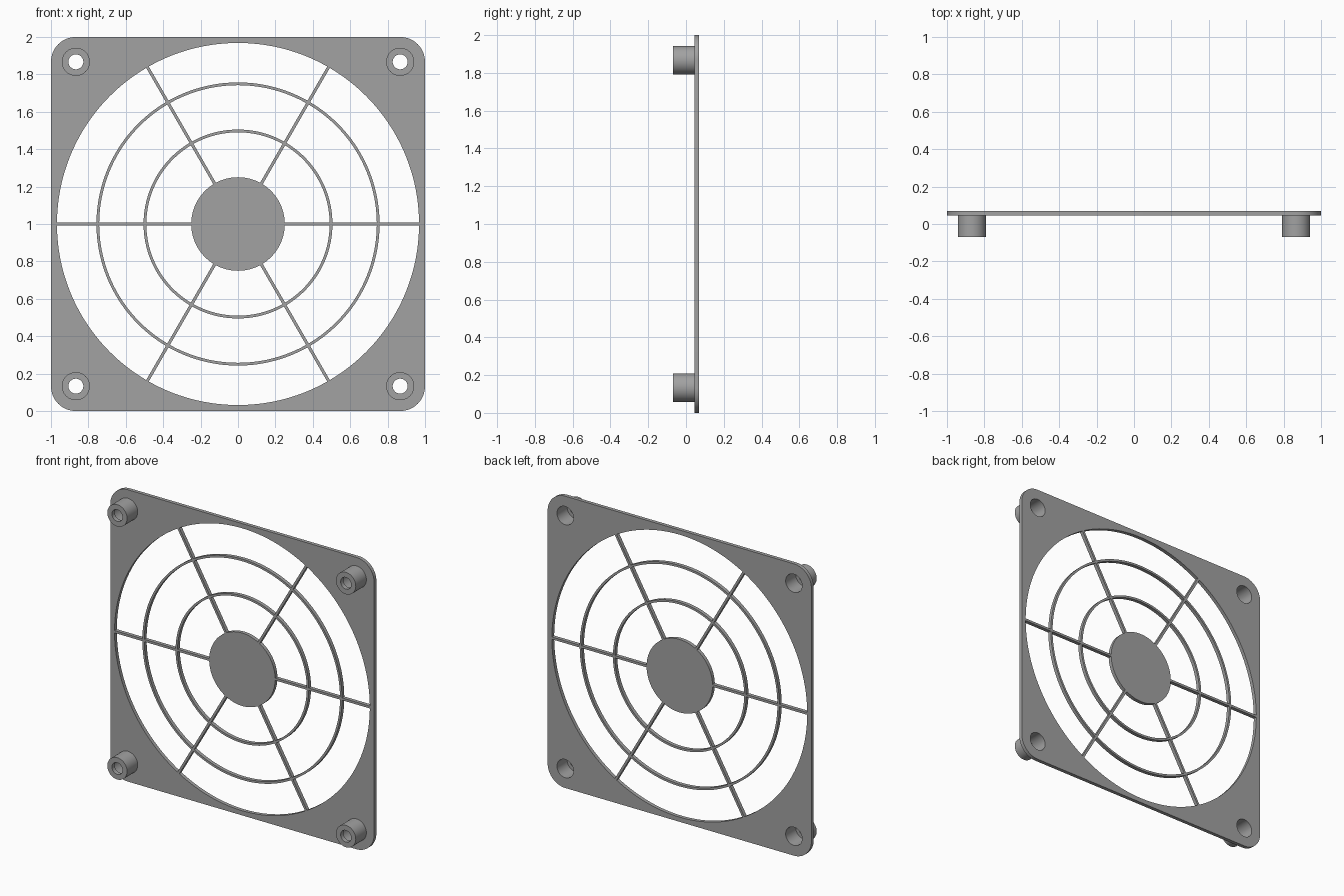
import bpy, bmesh
from math import pi, sin, cos, asin, radians
from mathutils import Matrix, Vector

cube = bpy.data.objects.get("Cube")
if cube:
    bpy.data.objects.remove(cube, do_unlink=True)

BACK, SEAT, TIP = 0.07, 0.045, -0.07      # y of panel back, panel front, post tips
PITCH, CORNER = 0.867, 0.133              # post offset and corner rounding
POST, BORE, HOLE = 0.075, 0.0625, 0.04    # post radii
SPOKE = 0.008                             # half width of a spoke
BANDS = [(0.25, 0.49), (0.505, 0.742), (0.757, 0.968)]   # open bands of the grille

grey = bpy.data.materials.new("grey plastic")
grey.use_nodes = True
grey.diffuse_color = (0.36, 0.36, 0.36, 1)
grey.node_tree.nodes["Principled BSDF"].inputs["Base Color"].default_value = grey.diffuse_color


def arc(cx, cy, r, a0, a1, n):
    return [(cx + r * cos(a0 + (a1 - a0) * i / n), cy + r * sin(a0 + (a1 - a0) * i / n))
            for i in range(n + 1)]


def finish(name, bm):
    bmesh.ops.remove_doubles(bm, verts=bm.verts, dist=0.0001)
    bmesh.ops.recalc_face_normals(bm, faces=bm.faces)
    mesh = bpy.data.meshes.new(name)
    bm.to_mesh(mesh)
    bm.free()
    mesh.materials.clear()
    mesh.materials.append(grey)
    obj = bpy.data.objects.new(name, mesh)
    bpy.context.collection.objects.link(obj)
    bpy.ops.object.select_all(action='DESELECT')
    obj.select_set(True)
    bpy.context.view_layer.objects.active = obj
    bpy.ops.object.shade_smooth_by_angle(angle=radians(35))
    return obj


corners = [(PITCH, PITCH), (-PITCH, PITCH), (-PITCH, -PITCH), (PITCH, -PITCH)]

# Panel outline with rounded corners, then the screw holes
outline = []
for k, (x, z) in enumerate(corners):
    outline += arc(x, z, CORNER, k * pi / 2, (k + 1) * pi / 2, 16)
loops = [outline]
loops += [arc(x, z, BORE, 0, 2 * pi, 48)[:-1] for x, z in corners]

# Grille openings: what is left between them forms hub, rings and spokes
for inner, outer in BANDS:
    for k in range(6):
        a, b = k * pi / 3, (k + 1) * pi / 3
        di, do = asin(SPOKE / inner), asin(SPOKE / outer)
        loops.append(arc(0, 0, outer, a + do, b - do, 28)
                     + arc(0, 0, inner, b - di, a + di, 28))

curve = bpy.data.curves.new("panel_profile", 'CURVE')
curve.dimensions = '2D'
curve.fill_mode = 'BOTH'
curve.extrude = (BACK - SEAT) / 2
for loop in loops:
    spline = curve.splines.new('POLY')
    spline.points.add(len(loop) - 1)
    for point, (x, z) in zip(spline.points, loop):
        point.co = (x, z, 0, 1)
    spline.use_cyclic_u = True
helper = bpy.data.objects.new("panel_profile", curve)
bpy.context.collection.objects.link(helper)
bpy.context.view_layer.update()
mesh = bpy.data.meshes.new_from_object(
    helper.evaluated_get(bpy.context.evaluated_depsgraph_get()))
bm = bmesh.new()
bm.from_mesh(mesh)
bpy.data.objects.remove(helper, do_unlink=True)
bm.transform(Matrix.Translation((0, (BACK + SEAT) / 2, 1)) @ Matrix.Rotation(pi / 2, 4, 'X'))
finish("grille_panel", bm)

# Hollow mounting posts, turned from one stepped profile
profile = [(HOLE, TIP), (POST, TIP), (POST, SEAT), (BORE, SEAT),
           (BORE, TIP + 0.03), (HOLE, TIP + 0.03)]
names = ["upper_left_post", "upper_right_post", "lower_right_post", "lower_left_post"]
for name, (x, z) in zip(names, corners):
    bm = bmesh.new()
    verts = [bm.verts.new((r, y, 0)) for r, y in profile]
    edges = [bm.edges.new((v, verts[(i + 1) % len(verts)])) for i, v in enumerate(verts)]
    bmesh.ops.spin(bm, geom=verts + edges, cent=(0, 0, 0), axis=(0, 1, 0),
                   angle=2 * pi, steps=48)
    bm.transform(Matrix.Translation(Vector((x, 0, z + 1))))
    finish(name, bm)
